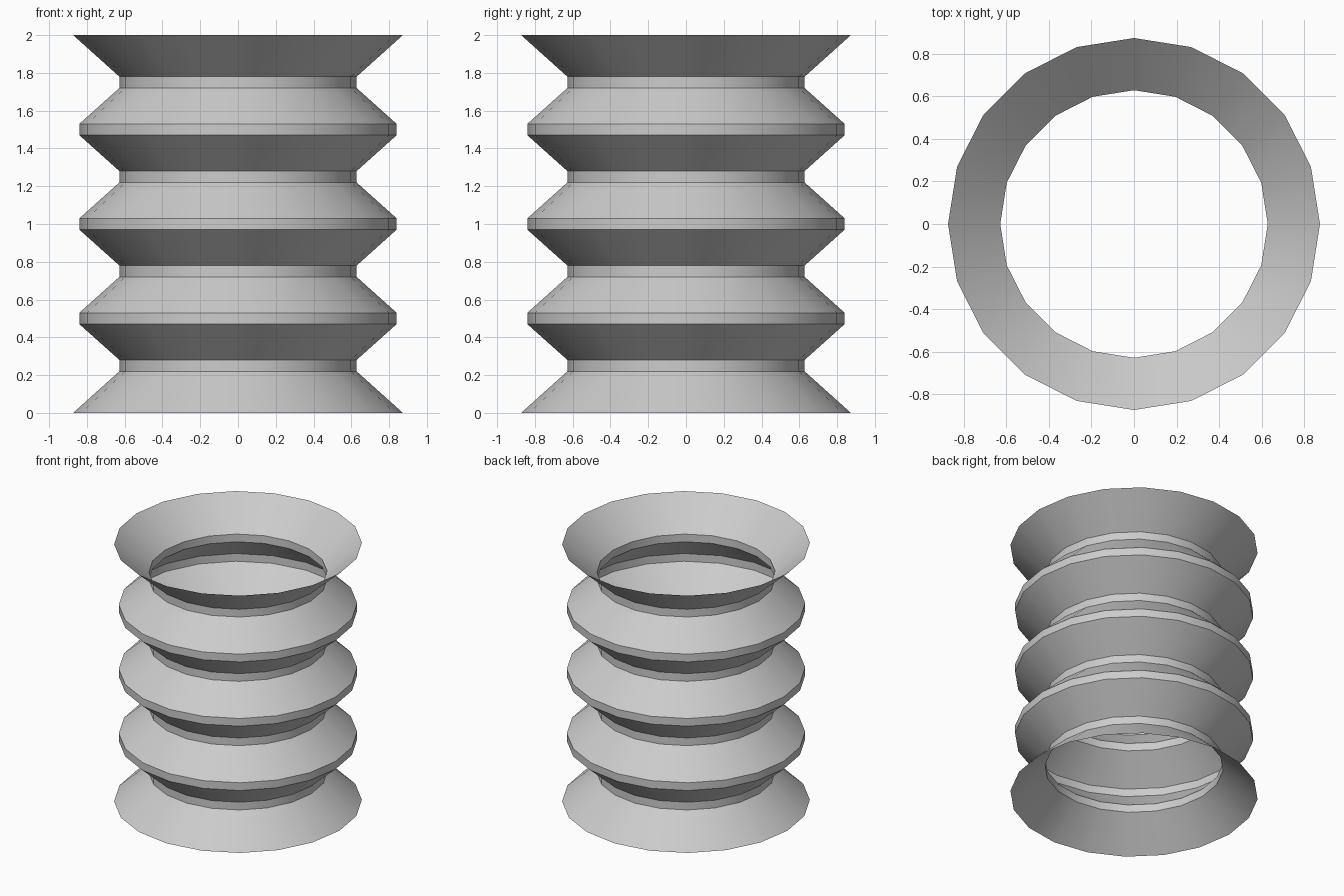
import bpy
import bmesh
import math

cube = bpy.data.objects.get("Cube")
if cube:
    bpy.data.objects.remove(cube, do_unlink=True)

SIDES = 20
R_END, R_VALLEY, R_RIDGE = 0.873, 0.628, 0.84
HALF_BAND = 0.03

# Grey rubber
grey = bpy.data.materials.new("light grey rubber")
grey.use_nodes = True
colour = (0.6, 0.6, 0.6, 1)
grey.diffuse_color = colour
grey.node_tree.nodes["Principled BSDF"].inputs["Base Color"].default_value = colour

# Profile: flared ends with alternating narrow and wide flat bands between
profile = [(R_END, 0)]
for i in range(1, 8):
    radius = R_VALLEY if i % 2 else R_RIDGE
    profile += [(radius, i / 4 - HALF_BAND), (radius, i / 4 + HALF_BAND)]
profile.append((R_END, 2))

# Open thin-walled bellows, lofted ring by ring
bm = bmesh.new()
rings = []
for radius, z in profile:
    angles = [math.tau * k / SIDES for k in range(SIDES)]
    rings.append([bm.verts.new((radius * math.cos(a), radius * math.sin(a), z))
                  for a in angles])
for low, high in zip(rings, rings[1:]):
    for k in range(SIDES):
        n = (k + 1) % SIDES
        bm.faces.new((low[k], low[n], high[n], high[k]))

mesh = bpy.data.meshes.new("bellows_sleeve")
bm.to_mesh(mesh)
bm.free()
mesh.materials.append(grey)
sleeve = bpy.data.objects.new("bellows_sleeve", mesh)
bpy.context.collection.objects.link(sleeve)

# Smooth around the sleeve, crisp at the folds
bpy.ops.object.select_all(action="DESELECT")
sleeve.select_set(True)
bpy.context.view_layer.objects.active = sleeve
bpy.ops.object.shade_smooth_by_angle(angle=math.radians(30))
